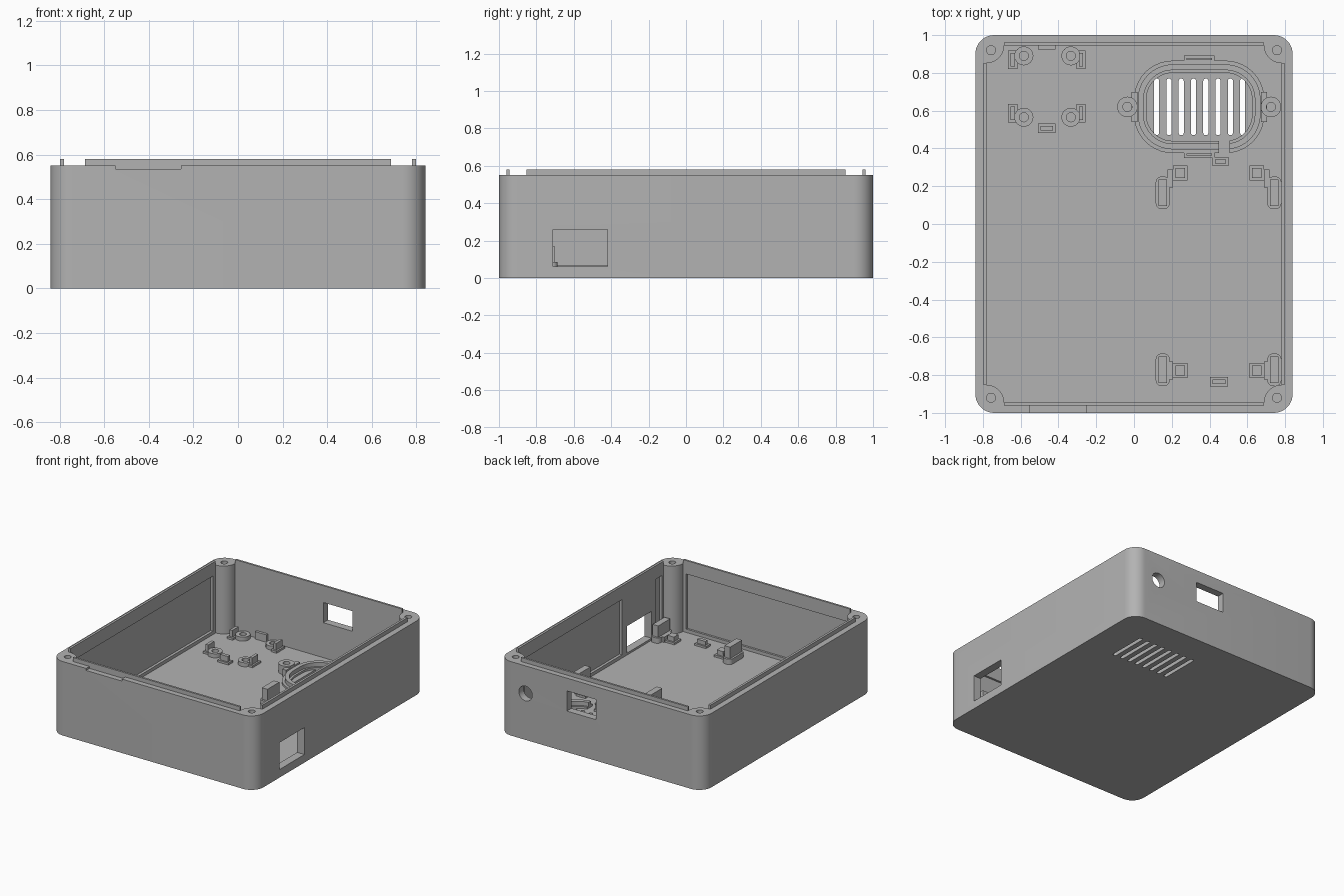
import bpy, bmesh
from math import cos, sin, pi, radians

cube = bpy.data.objects.get("Cube")
if cube:
    bpy.data.objects.remove(cube, do_unlink=True)

grey = bpy.data.materials.new("plain grey")
grey.use_nodes = True
grey.diffuse_color = (0.45, 0.45, 0.45, 1)
grey.node_tree.nodes["Principled BSDF"].inputs["Base Color"].default_value = (0.45, 0.45, 0.45, 1)

FLOOR, RIM = 0.045, 0.55
parts = []


def prism(name, pts, z0, z1, axis="z"):
    """Extrude an outline; with axis y the outline is x,z and z0..z1 runs along y."""
    bm = bmesh.new()
    put = (lambda p, h: (p[0], p[1], h)) if axis == "z" else (lambda p, h: (p[0], h, p[1]))
    low = [bm.verts.new(put(p, z0)) for p in pts]
    high = [bm.verts.new(put(p, z1)) for p in pts]
    bm.faces.new(low)
    bm.faces.new(high)
    for i in range(len(pts)):
        j = (i + 1) % len(pts)
        bm.faces.new((low[i], low[j], high[j], high[i]))
    bmesh.ops.recalc_face_normals(bm, faces=bm.faces)
    mesh = bpy.data.meshes.new(name)
    bm.to_mesh(mesh)
    bm.free()
    mesh.materials.append(grey)
    obj = bpy.data.objects.new(name, mesh)
    bpy.context.collection.objects.link(obj)
    parts.append(obj)
    return obj


def rounded(cx, cy, hx, hy, r, steps=10):
    """Rounded rectangle outline."""
    pts = []
    for k, (sx, sy) in enumerate(((1, 1), (-1, 1), (-1, -1), (1, -1))):
        for i in range(steps + 1):
            a = (k + i / steps) * pi / 2
            pts.append((cx + sx * (hx - r) + r * cos(a), cy + sy * (hy - r) + r * sin(a)))
    return pts


def circle(cx, cy, r, n=32):
    return [(cx + r * cos(2 * pi * i / n), cy + r * sin(2 * pi * i / n)) for i in range(n)]


def box(name, x0, x1, y0, y1, z0, z1):
    return prism(name, [(x0, y0), (x1, y0), (x1, y1), (x0, y1)], z0, z1)


def block(name, cx, cy, hx, hy, top):
    return box(name, cx - hx, cx + hx, cy - hy, cy + hy, FLOOR - 0.01, top)


def cut(target, cutter):
    cutter.hide_render = True
    mod = target.modifiers.new("cut", "BOOLEAN")
    mod.operation, mod.solver, mod.object = "DIFFERENCE", "EXACT", cutter
    bpy.context.view_layer.objects.active = target
    bpy.ops.object.modifier_apply(modifier=mod.name)
    parts.remove(cutter)
    bpy.data.objects.remove(cutter, do_unlink=True)


# Case shell: cavity leaves a rounded screw post in each corner
shell = prism("case_shell", rounded(0, 0, 0.84, 1, 0.1), 0, RIM)
IX, IY, POST = 0.78, 0.945, 0.093
cavity = []
for k, (sx, sy) in enumerate(((1, 1), (-1, 1), (-1, -1), (1, -1))):
    for i in range(13):
        a = (k - 1 - i / 12) * pi / 2
        cavity.append((sx * IX + POST * cos(a), sy * IY + POST * sin(a)))
cut(shell, prism("cavity", cavity, FLOOR, 0.8))

# Shallow recessed panels inside the walls
cut(shell, box("panel", -0.8, -0.7, -0.82, 0.82, 0.07, 0.48))
cut(shell, box("panel", 0.7, 0.8, -0.36, 0.82, 0.07, 0.48))
cut(shell, box("panel", 0.7, 0.8, -0.83, -0.76, 0.07, 0.48))
cut(shell, box("panel", -0.66, 0.66, -0.96, -0.85, 0.07, 0.48))

# Openings in the side and back, opening notch in the front rim
cut(shell, box("side_window", 0.7, 0.9, -0.71, -0.42, 0.06, 0.26))
cut(shell, box("back_window", 0.04, 0.28, 0.9, 1.1, 0.305, 0.455))
cut(shell, prism("round_port", circle(0.62, 0.345, 0.055), 0.9, 1.1, "y"))
cut(shell, box("notch", -0.55, -0.255, -1.1, -0.96, 0.535, 0.7))

# Speaker grille slots and screw holes
for i in range(8):
    cut(shell, prism("slot", rounded(0.12 + i * 0.065, 0.62, 0.0135, 0.15, 0.013, 5), -0.1, 0.1))
for sx in (-1, 1):
    for sy in (-1, 1):
        cut(shell, prism("screw_hole", circle(sx * 0.757, sy * 0.92, 0.024, 20), 0.3, 0.7))

# Locating lips on the rim
for s, side in ((1, "left"), (-1, "right")):
    x = sorted((s * IX, s * 0.797))
    box(side + "_lip", x[0], x[1], -0.852, 0.852, RIM, 0.58)
for s, side in ((1, "back"), (-1, "front")):
    y = sorted((s * IY, s * 0.96))
    box(side + "_lip", -0.687, 0.687, y[0], y[1], RIM, 0.58)

# Speaker seat: low base ring and a raised ring, both open for the cable
SX, SY = 0.345, 0.62
for name, outer, inner, top in (("speaker_base", 0.0, 0.065, 0.06), ("speaker_ring", 0.02, 0.05, 0.09)):
    ring = prism(name, rounded(SX, SY, 0.345 - outer, 0.245 - outer, 0.205 - outer), FLOOR - 0.01, top)
    cut(ring, prism("hollow", rounded(SX, SY, 0.345 - inner, 0.245 - inner, 0.205 - inner), 0, 0.2))
    cut(ring, box("cable_gap", 0.45, 0.505, 0.3, 0.5, 0, 0.2))


def boss(name, x, y, r, top):
    obj = prism(name, circle(x, y, r), FLOOR - 0.01, top)
    cut(obj, prism("pilot", circle(x, y, 0.024, 20), FLOOR, 0.3))


def clip(name, x, y, hx, hy, top):
    """Low foot with a thinner upright tab."""
    block(name + "_foot", x, y, hx, hy, FLOOR + 0.015)
    block(name + "_tab", x, y, hx - 0.013, hy - 0.013, top)


for s in (-1, 1):
    boss("speaker_boss", SX + s * 0.38, SY, 0.054, 0.11)
    block("speaker_ear", SX + s * 0.343, SY, 0.016, 0.08, 0.1)
    clip("speaker_clip", SX, SY + s * 0.253, 0.08, 0.018, 0.11)
clip("cable_clip", 0.457, 0.33, 0.042, 0.024, 0.09)

# Small board mount: four bosses with locating tabs
for x, tab_x in ((-0.583, -0.642), (-0.334, -0.281)):
    for y, tab_y in ((0.89, 0.87), (0.565, 0.587)):
        boss("board_boss", x, y, 0.05, 0.075)
        clip("board_clip", tab_x, tab_y, 0.024, 0.049, 0.11)
clip("board_front_clip", -0.461, 0.507, 0.046, 0.026, 0.1)
block("board_back_stop", -0.461, 0.935, 0.046, 0.01, 0.1)

# Large board mount: tall capsule posts, square pads and linking steps
for post_x, pad_x, s in ((0.152, 0.245, 1), (0.743, 0.65, -1)):
    for post_y, pad_y, t in ((0.165, 0.27, 1), (-0.772, -0.775, 0)):
        prism("post_foot", rounded(post_x, post_y, 0.037, 0.086, 0.03, 6), FLOOR - 0.01, 0.085)
        block("post_upright", post_x, post_y, 0.023, 0.07, 0.17)
        clip("support_pad", pad_x, pad_y, 0.039, 0.039, 0.095)
        block("support_link", post_x + s * 0.04, pad_y - t * 0.03, 0.014, 0.048, 0.085)
clip("large_board_clip", 0.45, -0.835, 0.047, 0.026, 0.09)

# Smooth round walls, sharp edges kept
bpy.ops.object.select_all(action="DESELECT")
for obj in parts:
    obj.select_set(True)
bpy.context.view_layer.objects.active = shell
bpy.ops.object.shade_smooth_by_angle(angle=radians(30))
